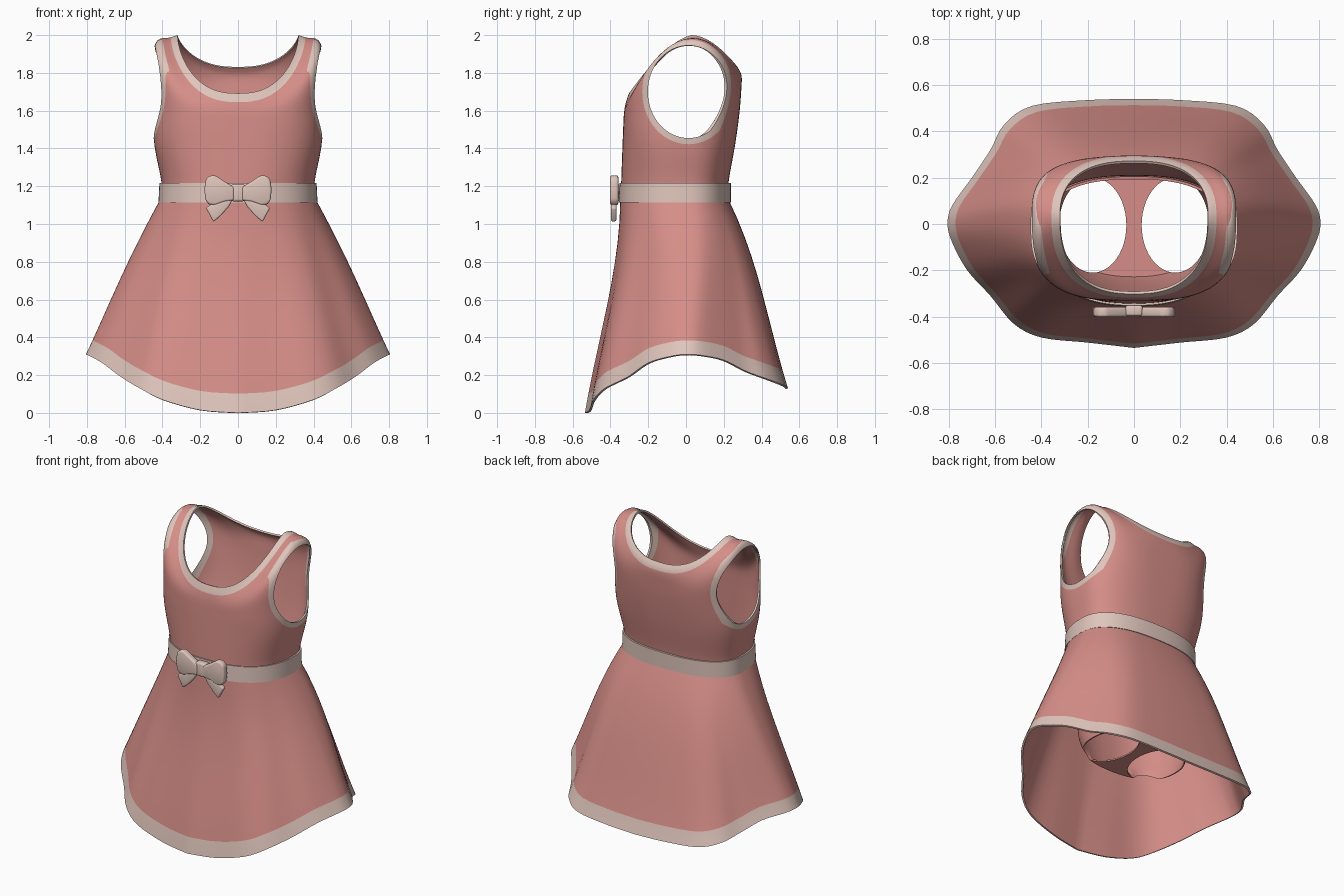
import bpy, bmesh, math
from math import sin, cos, pi

if "Cube" in bpy.data.objects:
    bpy.data.objects.remove(bpy.data.objects["Cube"])


def material(name, col):
    m = bpy.data.materials.new(name)
    m.diffuse_color = (*col, 1)
    m.use_nodes = True
    m.node_tree.nodes["Principled BSDF"].inputs["Base Color"].default_value = m.diffuse_color
    return m


PINK = material("rose_pink", (0.67, 0.27, 0.245))
TRIM = material("pale_blush", (0.74, 0.56, 0.50))
SEG = 112


def make(name, bm, mats):
    me = bpy.data.meshes.new(name)
    bm.to_mesh(me)
    bm.free()
    ob = bpy.data.objects.new(name, me)
    bpy.context.collection.objects.link(ob)
    for m in mats:
        me.materials.append(m)
    return ob


def apply_mod(ob, kind, **props):
    mod = ob.modifiers.new(kind, kind)
    for k, v in props.items():
        setattr(mod, k, v)
    bpy.context.view_layer.objects.active = ob
    bpy.ops.object.modifier_apply(modifier=mod.name)


def smooth(ob, angle=40):
    bpy.ops.object.select_all(action='DESELECT')
    ob.select_set(True)
    bpy.context.view_layer.objects.active = ob
    bpy.ops.object.shade_smooth_by_angle(angle=math.radians(angle))


def catmull(p0, p1, p2, p3, t):
    return [0.5 * (2 * b + (c - a) * t + (2 * a - 5 * b + 4 * c - d) * t * t
                   + (3 * b - a - 3 * c + d) * t ** 3)
            for a, b, c, d in zip(p0, p1, p2, p3)]


def spline(pts, steps):
    out = []
    for i in range(len(pts) - 1):
        q = [pts[max(i - 1, 0)], pts[i], pts[i + 1], pts[min(i + 2, len(pts) - 1)]]
        out += [catmull(*q, s / steps) for s in range(steps)]
    return out + [list(pts[-1])]


def ring(a, bf, bb, n, zf, zs, zb, p=1.5, pb=None, shift=0):
    """Superellipse: half width, front/back depth, roundness, front/side/back height."""
    out = []
    for i in range(SEG):
        th = 2 * pi * i / SEG - pi / 2
        c, s = cos(th), sin(th)
        x = math.copysign(abs(c) ** (2 / n), c) * a if abs(c) > 1e-6 else 0
        f = abs(s) ** (2 / n) if abs(s) > 1e-6 else 0
        front = s < 0
        z = zs + ((zf if front else zb) - zs) * f ** (p if front else (pb or p))
        out.append((x, (-bf if front else bb) * f + shift * (1 - f), z))
    return out


def loft(name, rows, mats, mat_rule=lambda r: 0, thick=0.012, cap=False):
    """Rings listed bottom to top become a thin shell, inside in the first colour."""
    bm = bmesh.new()
    vs = [[bm.verts.new(v) for v in row] for row in rows]
    n = len(rows[0])
    for r in range(len(rows) - 1):
        for i in range(n):
            j = (i + 1) % n
            f = bm.faces.new((vs[r][i], vs[r][j], vs[r + 1][j], vs[r + 1][i]))
            f.material_index = mat_rule(r)
    if cap:
        bm.faces.new(vs[0][::-1])
    ob = make(name, bm, mats)
    apply_mod(ob, 'SOLIDIFY', thickness=thick, offset=-1, material_offset=-1)
    return ob


# Bodice shell, neckline trim is its last band
keys = [ring(.408, .345, .220, 2.5, 1.12, 1.12, 1.12),
        ring(.405, .343, .225, 2.5, 1.22, 1.22, 1.22),
        ring(.446, .336, .260, 2.7, 1.42, 1.45, 1.42),
        ring(.440, .332, .282, 3.0, 1.52, 1.70, 1.58),
        ring(.440, .328, .292, 3.0, 1.59, 1.950, 1.70, 2.2, 2.2, .03),
        ring(.356, .318, .294, 2.5, 1.645, 1.988, 1.785, 1.6, 2, .03),
        ring(.320, .302, .272, 2.5, 1.692, 2.0, 1.832, 1.5, 1.8, .03)]
STEPS = 5
cols = [spline([k[i] for k in keys], STEPS) for i in range(SEG)]
rows = [[c[r] for c in cols] for r in range(len(cols[0]))]
last = (len(keys) - 2) * STEPS
bodice = loft("bodice", rows, [PINK, TRIM], lambda r: 1 if r >= last else 0)


def arm_cutter(name, ry, rz, rim):
    """Oval plug through each side, its inner end curved to follow the shoulder."""
    bm = bmesh.new()
    n = 64
    for sx in (1, -1):
        ang = [2 * pi * i / n for i in range(n)]
        yz = [(.013 + ry * cos(a), 1.70 + rz * sin(a)) for a in ang]
        inn = [bm.verts.new((sx * (rim - .05 * cos(a) ** 4), y, z)) for a, (y, z) in zip(ang, yz)]
        out = [bm.verts.new((sx * .7, y, z)) for y, z in yz]
        mid = bm.verts.new((sx * .28, .013, 1.70))
        for i in range(n):
            j = (i + 1) % n
            bm.faces.new((inn[i], inn[j], out[j], out[i]))
            bm.faces.new((mid, inn[j], inn[i]))
        bm.faces.new(out)
    bmesh.ops.recalc_face_normals(bm, faces=bm.faces[:])
    ob = make(name, bm, [TRIM])
    ob.hide_render = True
    return ob


def boolean(ob, cutter, op):
    apply_mod(ob, 'BOOLEAN', object=cutter, operation=op, solver='EXACT')


# Armholes and their trim
wide = arm_cutter("armhole_cutter_wide", .245, .278, .40)
tight = arm_cutter("armhole_cutter_tight", .215, .245, .43)
trim = bodice.copy()
trim.data = bodice.data.copy()
trim.name = "armhole_trim"
bpy.context.collection.objects.link(trim)
boolean(bodice, wide, 'DIFFERENCE')
boolean(trim, wide, 'INTERSECT')
boolean(trim, tight, 'DIFFERENCE')
trim.data.materials.clear()
trim.data.materials.append(TRIM)
for poly in trim.data.polygons:
    poly.material_index = 0
smooth(bodice)
smooth(trim)

# Skirt: right half of the hem, mirrored, joined to the waist with a slight swell
hem = [(0, -.535, 0), (.2, -.512, .015), (.4, -.49, .07), (.52, -.43, .13), (.62, -.31, .19),
       (.72, -.2, .265), (.785, -.08, .30), (.805, 0, .31), (.785, .08, .305), (.70, .2, .28),
       (.62, .32, .22), (.56, .43, .18), (.44, .51, .15), (.2, .535, .135), (0, .54, .13)]
half = spline(hem, SEG // 28)
hem_ring = half + [(-x, y, z) for x, y, z in half[-2:0:-1]]
waist = ring(.412, .348, .225, 2.4, 1.13, 1.13, 1.13)
levels = [0, .045, .09, .2, .35, .5, .6, .7, .8, .9, 1]
rows = []
for t in levels:
    swell = 6.75 * t * t * (1 - t)
    row = [[h + (w - h) * t for h, w in zip(a, b)] for a, b in zip(hem_ring, waist)]
    rows.append([(x * (1 + .02 * swell), y + .027 * swell, z) for x, y, z in row])
smooth(loft("skirt", rows, [PINK, TRIM], lambda r: 1 if r < 2 else 0))

# Belt
smooth(loft("belt", [ring(.421, .356, .237, 2.4, 1.115, 1.115, 1.115),
                     ring(.416, .352, .238, 2.4, 1.218, 1.218, 1.218)], [TRIM], thick=.014))

# Under shorts with two leg openings
shorts = loft("under_shorts", [ring(.33, .235, .235, 2.3, .42, .42, .42),
                               ring(.355, .26, .25, 2.3, .50, .50, .50),
                               ring(.38, .29, .25, 2.3, .75, .75, .75),
                               ring(.39, .325, .205, 2.4, 1.12, 1.12, 1.12)],
              [PINK], cap=True)
bm = bmesh.new()
for sx in (-1, 1):
    g = bmesh.ops.create_cone(bm, cap_ends=True, segments=48, radius1=1, radius2=1, depth=.2)
    bmesh.ops.scale(bm, vec=(.145, .205, 1), verts=g['verts'])
    bmesh.ops.translate(bm, vec=(sx * .178, -.005, .40), verts=g['verts'])
legs = make("leg_cutter", bm, [PINK])
legs.hide_render = True
boolean(shorts, legs, 'DIFFERENCE')
smooth(shorts)
for cutter in (wide, tight, legs):
    bpy.data.objects.remove(cutter)


# Bow: soft flat plates
def plate(name, outline, y0, y1, bevel):
    bm = bmesh.new()
    f = bm.faces.new([bm.verts.new((x, y0, z)) for x, z in outline])
    g = bmesh.ops.extrude_face_region(bm, geom=[f])
    bmesh.ops.translate(bm, vec=(0, y1 - y0, 0),
                        verts=[v for v in g['geom'] if isinstance(v, bmesh.types.BMVert)])
    bmesh.ops.recalc_face_normals(bm, faces=bm.faces[:])
    ob = make(name, bm, [TRIM])
    apply_mod(ob, 'BEVEL', width=bevel, segments=3)
    smooth(ob, 60)


loop = [(.02, 1.195), (.07, 1.225), (.12, 1.258), (.15, 1.256), (.172, 1.235), (.178, 1.18),
        (.172, 1.125), (.155, 1.103), (.12, 1.10), (.07, 1.118), (.02, 1.125)]
tail = [(.025, 1.135), (.05, 1.09), (.09, 1.045), (.13, 1.01), (.148, 1.045), (.17, 1.085), (.12, 1.12)]
for sx, side in ((1, "right"), (-1, "left")):
    plate("bow_loop_" + side, [(sx * x, z) for x, z in loop], -.402, -.358, .012)
    plate("bow_tail_" + side, [(sx * x, z) for x, z in tail], -.398, -.368, .009)
plate("bow_knot", [(-.038, 1.12), (.038, 1.12), (.033, 1.16), (.038, 1.21), (-.038, 1.21), (-.033, 1.16)],
      -.398, -.35, .012)
